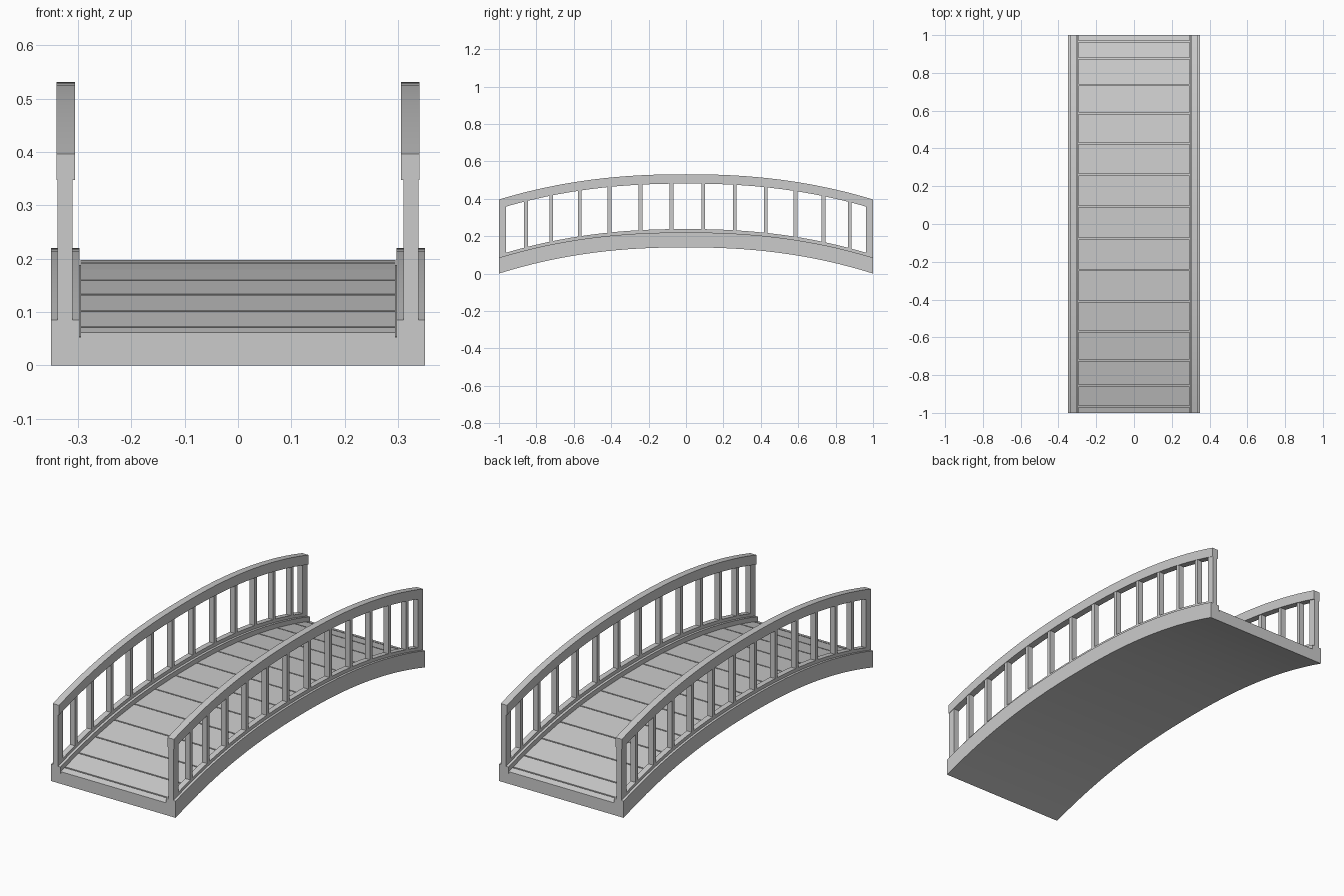
import bpy, bmesh

if "Cube" in bpy.data.objects:
    bpy.data.objects.remove(bpy.data.objects["Cube"])

# Board joints along the deck; the balusters stand on the same stations
JOINTS = [-0.967, -0.856, -0.721, -0.568, -0.409, -0.243, -0.078,
          0.092, 0.261, 0.427, 0.586, 0.735, 0.876, 0.967]
SEGMENTS = 32


def arch(y, crown, end):
    """Height at y of an arch with the given crown and end heights."""
    return crown - (crown - end) * abs(y) ** 2.25


def arched_bar(name, x0, x1, bottom, top, y0=-1.0, y1=1.0, segments=SEGMENTS):
    """Box-section bar following the arch; bottom and top are (crown, end)."""
    bm = bmesh.new()
    rings = []
    for i in range(segments + 1):
        y = y0 + (y1 - y0) * i / segments
        zb, zt = arch(y, *bottom), arch(y, *top)
        rings.append([bm.verts.new(p) for p in
                      ((x0, y, zb), (x1, y, zb), (x1, y, zt), (x0, y, zt))])
    for a, b in zip(rings, rings[1:]):
        for k in range(4):
            n = (k + 1) % 4
            bm.faces.new((a[k], a[n], b[n], b[k]))
    bm.faces.new(rings[0])
    bm.faces.new(rings[-1])
    bmesh.ops.recalc_face_normals(bm, faces=bm.faces)
    mesh = bpy.data.meshes.new(name)
    bm.to_mesh(mesh)
    bm.free()
    obj = bpy.data.objects.new(name, mesh)
    bpy.context.collection.objects.link(obj)
    if segments > 1:
        bpy.ops.object.select_all(action='DESELECT')
        obj.select_set(True)
        bpy.context.view_layer.objects.active = obj
        bpy.ops.object.shade_smooth_by_angle()
    return obj


def mirror(obj):
    obj.modifiers.new("mirror", 'MIRROR').use_axis = (True, False, False)


# Arched slab under the boards
arched_bar("deck_slab", -0.297, 0.297, (0.14, 0.0), (0.188, 0.052))

# Deck boards with narrow gaps between them
GAP = 0.003
edges = [-1.0 - GAP] + JOINTS + [1.0 + GAP]
for i, (a, b) in enumerate(zip(edges, edges[1:])):
    arched_bar(f"deck_board_{i + 1}", -0.295, 0.295, (0.18, 0.045),
               (0.198, 0.062), a + GAP, b - GAP, 1)

# Side beams, lower rails and handrails
mirror(arched_bar("side_beam", 0.297, 0.35, (0.14, 0.0), (0.22, 0.085)))
mirror(arched_bar("lower_rail", 0.31, 0.338, (0.21, 0.07), (0.238, 0.1)))
mirror(arched_bar("handrail", 0.305, 0.34, (0.481, 0.347), (0.531, 0.396)))

# Balusters
for i, y in enumerate(JOINTS[1:-1]):
    mirror(arched_bar(f"baluster_{i + 1}", 0.31, 0.338, (0.22, 0.085),
                      (0.49, 0.36), y - 0.01, y + 0.01, 1))

# End posts
for name, y0, y1 in (("front_post", -1.0, -0.962), ("back_post", 0.962, 1.0)):
    mirror(arched_bar(name, 0.31, 0.338, (0.2, 0.07), (0.49, 0.36), y0, y1, 1))
